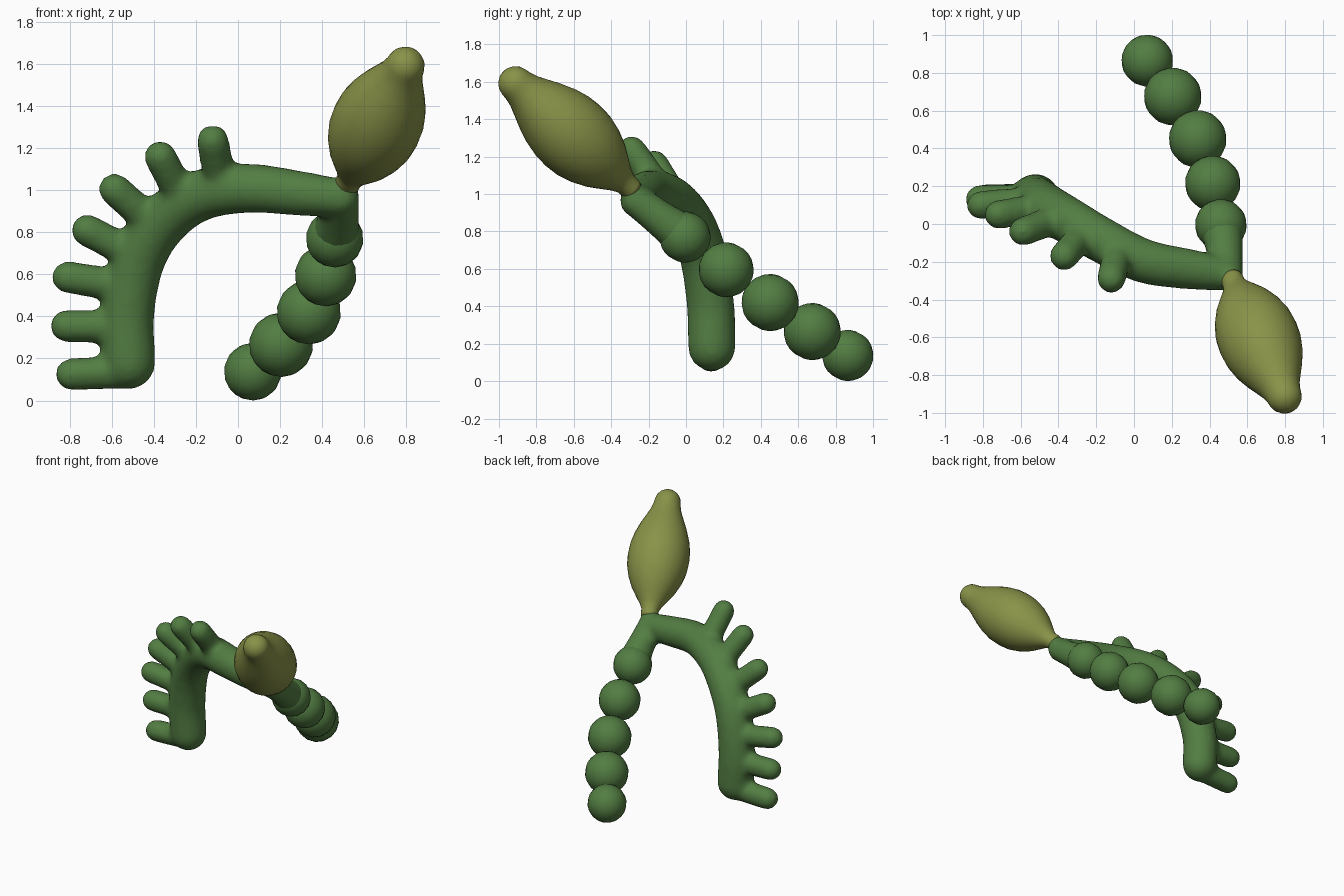
import bpy, bmesh, math
from mathutils import Vector, Matrix

if "Cube" in bpy.data.objects:
    bpy.data.objects.remove(bpy.data.objects["Cube"])


def material(name, rgb):
    m = bpy.data.materials.new(name)
    m.diffuse_color = (*rgb, 1)
    m.use_nodes = True
    m.node_tree.nodes["Principled BSDF"].inputs["Base Color"].default_value = m.diffuse_color
    return m


green = material("leaf_green", (0.085, 0.205, 0.055))
olive = material("bud_olive", (0.25, 0.29, 0.065))


def finish(bm, name, mat):
    for f in bm.faces:
        f.smooth = True
    me = bpy.data.meshes.new(name)
    bm.to_mesh(me)
    bm.free()
    me.materials.append(mat)
    ob = bpy.data.objects.new(name, me)
    bpy.context.collection.objects.link(ob)
    return ob


def spline(pts, n):
    """Catmull-Rom through (x, y, z, radius) points."""
    p = [Vector(q) for q in pts]
    p = [2 * p[0] - p[1]] + p + [2 * p[-1] - p[-2]]
    out = []
    for i in range(1, len(p) - 2):
        a, b, c, d = p[i - 1:i + 3]
        for k in range(n):
            t = k / n
            out.append(0.5 * (2 * b + (c - a) * t + (2 * a - 5 * b + 4 * c - d) * t ** 2
                              + (3 * b - a - 3 * c + d) * t ** 3))
    return out + [p[-2]]


def lathe(bm, rings, sides):
    """Skin of (centre, tangent, radius) rings, closed at both ends."""
    n = rings[0][1].orthogonal()
    loops = []
    for c, t, r in rings:
        n = (n - t * n.dot(t)).normalized()
        b = t.cross(n)
        angles = [2 * math.pi * k / sides for k in range(sides)]
        loops.append([bm.verts.new(c + r * (math.cos(a) * n + math.sin(a) * b)) for a in angles])
    for lo, hi in zip(loops, loops[1:]):
        for k in range(sides):
            j = (k + 1) % sides
            bm.faces.new((lo[k], lo[j], hi[j], hi[k]))
    bm.faces.new(loops[0][::-1])
    bm.faces.new(loops[-1])


def limb(bm, pts, n):
    """Tube along a path with domed ends."""
    q = spline(pts, n)
    rings = []
    for i, p in enumerate(q):
        t = (q[min(i + 1, len(q) - 1)].xyz - q[max(i - 1, 0)].xyz).normalized()
        rings.append((p.xyz, t, p.w))

    def dome(ring, sign):
        c, t, r = ring
        return [(c + t * sign * r * math.sin(a), t, r * math.cos(a))
                for a in (math.radians(d) for d in (20, 40, 60, 80))]
    lathe(bm, dome(rings[0], -1)[::-1] + rings + dome(rings[-1], 1), 20)


# Arched stem with a row of stubby fingers
bm = bmesh.new()
limb(bm, [(0.49, -0.265, 0.965, 0.09), (0.30, -0.24, 0.985, 0.107), (0.05, -0.195, 1.01, 0.118),
          (-0.18, -0.08, 0.975, 0.122), (-0.35, 0.02, 0.86, 0.125), (-0.47, 0.09, 0.68, 0.128),
          (-0.525, 0.13, 0.42, 0.128), (-0.52, 0.138, 0.18, 0.128)], 6)
fingers = [((-0.08, -0.13, 1.01), (-0.12, -0.29, 1.235)),
           ((-0.25, -0.03, 0.93), (-0.37, -0.17, 1.16)),
           ((-0.38, 0.04, 0.82), (-0.587, -0.04, 1.005)),
           ((-0.47, 0.09, 0.68), (-0.717, 0.05, 0.81)),
           ((-0.52, 0.12, 0.54), (-0.81, 0.10, 0.587)),
           ((-0.525, 0.13, 0.35), (-0.817, 0.13, 0.355)),
           ((-0.52, 0.138, 0.135), (-0.792, 0.135, 0.125))]
for root, tip in fingers:
    limb(bm, [(*root, 0.078), (*tip, 0.078)], 4)
# Neck down to the beads, and stub up to the bud
limb(bm, [(0.46, 0.0, 0.77, 0.12), (0.48, -0.14, 0.87, 0.098), (0.49, -0.265, 0.965, 0.088)], 5)
limb(bm, [(0.49, -0.265, 0.965, 0.08), (0.517, -0.29, 1.02, 0.06)], 3)
stem = finish(bm, "stem_with_fingers", green)
rm = stem.modifiers.new("fuse", 'REMESH')
rm.mode = 'VOXEL'
rm.voxel_size = 0.02
rm.use_smooth_shade = True
sm = stem.modifiers.new("soften", 'SMOOTH')
sm.factor = 0.5
sm.iterations = 9

# Chain of beads
beads = [(0.07, 0.865, 0.137, 0.137), (0.205, 0.675, 0.265, 0.153), (0.337, 0.45, 0.42, 0.153),
         (0.417, 0.215, 0.595, 0.147), (0.46, -0.005, 0.77, 0.137)]
axis = (Vector(beads[-1][:3]) - Vector(beads[0][:3])).to_track_quat('Z', 'Y').to_matrix().to_4x4()
bm = bmesh.new()
for x, y, z, r in beads:
    bmesh.ops.create_uvsphere(bm, u_segments=16, v_segments=12, radius=r,
                              matrix=Matrix.Translation((x, y, z)) @ axis)
finish(bm, "bead_chain", green)

# Bud: lathed profile of (distance along axis, radius)
base, tip = Vector((0.52, -0.295, 1.03)), Vector((0.795, -0.91, 1.59))
prof = [(-0.02, 0.055), (0.0, 0.06), (0.04, 0.062), (0.08, 0.08), (0.13, 0.112),
        (0.2, 0.155), (0.28, 0.19), (0.36, 0.211), (0.44, 0.217), (0.52, 0.212), (0.6, 0.194),
        (0.68, 0.165), (0.75, 0.134), (0.81, 0.108), (0.86, 0.095)]
prof += [(0.88 + 0.09 * math.sin(a), 0.092 * math.cos(a))
         for a in (math.radians(d) for d in (5, 25, 45, 65, 85))]
d = (tip - base).normalized()
bm = bmesh.new()
lathe(bm, [(base + d * s, d, r) for s, r in prof], 32)
finish(bm, "bud", olive)
